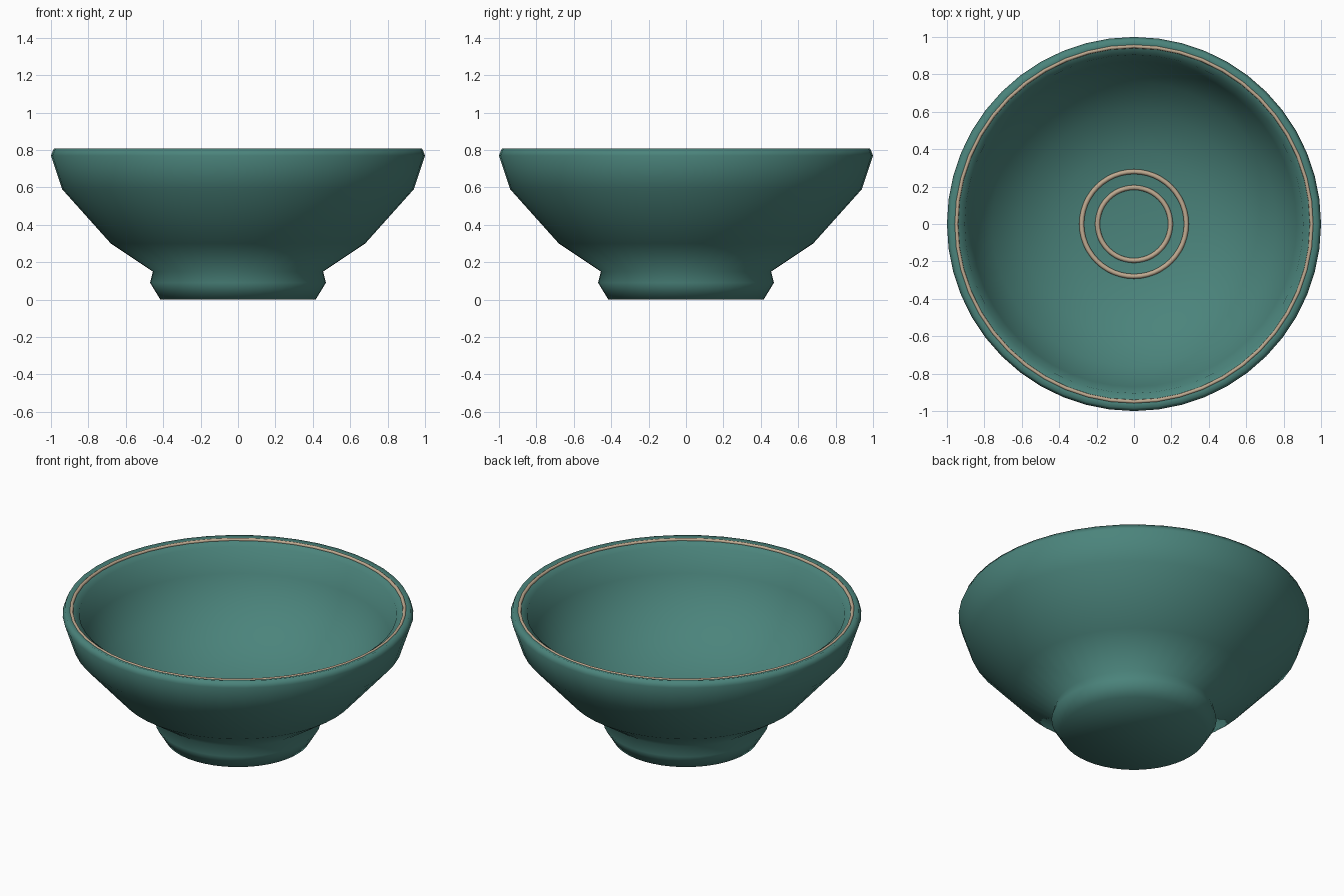
import bpy, bmesh, math

SIDES = 48

cube = bpy.data.objects.get("Cube")
if cube:
    bpy.data.objects.remove(cube, do_unlink=True)


def make_material(name, rgb):
    mat = bpy.data.materials.new(name)
    mat.use_nodes = True
    color = (*rgb, 1.0)
    mat.diffuse_color = color
    shader = mat.node_tree.nodes["Principled BSDF"]
    shader.inputs["Base Color"].default_value = color
    shader.inputs["Roughness"].default_value = 0.5
    return mat


def lathe(name, profile, mat, closed=False):
    """Spin an (r, z) profile around the z axis with smooth shading."""
    bm = bmesh.new()
    verts = [bm.verts.new((r, 0, z)) for r, z in profile]
    pairs = list(zip(verts, verts[1:]))
    if closed:
        pairs.append((verts[-1], verts[0]))
    edges = [bm.edges.new(p) for p in pairs]
    bmesh.ops.spin(bm, geom=verts + edges, axis=(0, 0, 1), cent=(0, 0, 0),
                   angle=math.tau, steps=SIDES, use_duplicate=False)
    bmesh.ops.remove_doubles(bm, verts=bm.verts, dist=1e-4)
    bmesh.ops.recalc_face_normals(bm, faces=bm.faces)
    for face in bm.faces:
        face.smooth = True
    mesh = bpy.data.meshes.new(name)
    bm.to_mesh(mesh)
    bm.free()
    mesh.materials.append(mat)
    obj = bpy.data.objects.new(name, mesh)
    bpy.context.collection.objects.link(obj)
    return obj


def ring(name, radius, height, tube, mat):
    """A thin round band centred on the z axis."""
    angles = [math.tau * i / 10 for i in range(10)]
    section = [(radius + tube * math.cos(a), height + tube * math.sin(a))
               for a in angles]
    return lathe(name, section, mat, closed=True)


glaze = make_material("teal_glaze", (0.07, 0.23, 0.20))
trim = make_material("tan_trim", (0.52, 0.40, 0.28))

# Bowl: foot, flared wall, sloping lip, then the hollow inside
outside = [(0, 0), (0.415, 0), (0.47, 0.09), (0.455, 0.15), (0.68, 0.30),
           (0.94, 0.59), (1.0, 0.77), (0.985, 0.807)]
lip = [(0.95, 0.797), (0.905, 0.772)]
inside = [(0.87, 0.62), (0.76, 0.45), (0.60, 0.31), (0.40, 0.22),
          (0.20, 0.19), (0, 0.185)]
lathe("bowl", outside + lip + inside, glaze)

# Decorative bands on the lip and the floor
ring("lip_band", 0.95, 0.795, 0.010, trim)
ring("outer_floor_band", 0.28, 0.205, 0.013, trim)
ring("inner_floor_band", 0.195, 0.193, 0.013, trim)
